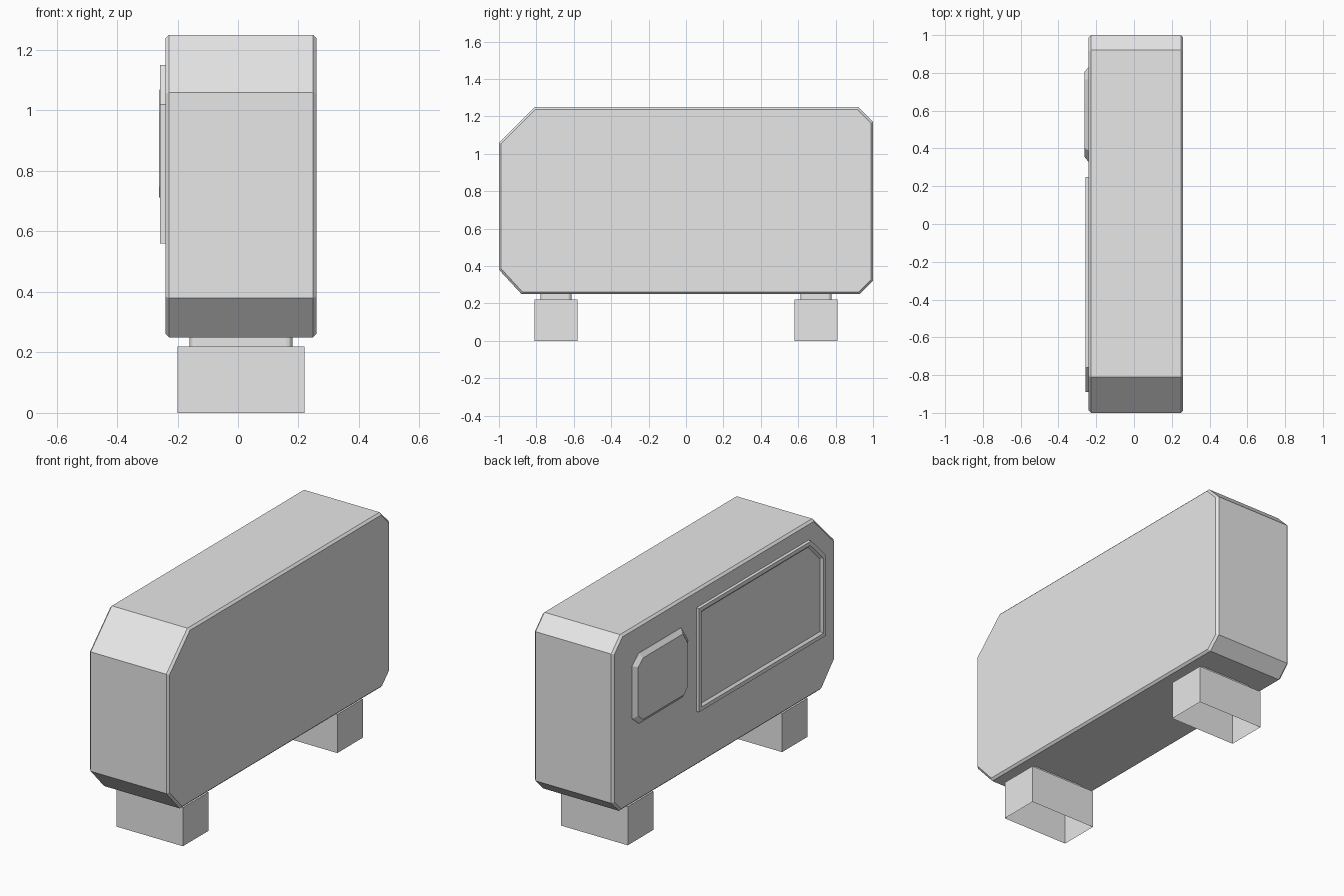
import bpy
import bmesh
from mathutils import Matrix, Vector

if "Cube" in bpy.data.objects:
    bpy.data.objects.remove(bpy.data.objects["Cube"], do_unlink=True)

# Single plain grey
grey = bpy.data.materials.new("plain_grey")
grey.use_nodes = True
colour = (0.8, 0.8, 0.8, 1)
grey.diffuse_color = colour
grey.node_tree.nodes["Principled BSDF"].inputs["Base Color"].default_value = colour


def finish(name, bm):
    mesh = bpy.data.meshes.new(name)
    bm.to_mesh(mesh)
    bm.free()
    mesh.materials.append(grey)
    obj = bpy.data.objects.new(name, mesh)
    bpy.context.collection.objects.link(obj)
    return obj


def prism(outline, x_left, x_right):
    """Extrude a y/z outline along x; returns the mesh and its -x face."""
    bm = bmesh.new()
    left = [bm.verts.new((x_left, y, z)) for y, z in outline]
    right = [bm.verts.new((x_right, y, z)) for y, z in outline]
    cap = bm.faces.new(left)
    bm.faces.new(right[::-1])
    for i in range(len(outline)):
        j = (i + 1) % len(outline)
        bm.faces.new((left[j], left[i], right[i], right[j]))
    bmesh.ops.recalc_face_normals(bm, faces=bm.faces[:])
    return bm, cap


def box(low, high):
    low, high = Vector(low), Vector(high)
    bm = bmesh.new()
    matrix = Matrix.Translation((low + high) / 2) @ Matrix.Diagonal(high - low).to_4x4()
    bmesh.ops.create_cube(bm, size=1, matrix=matrix)
    return bm


def inset(bm, face, thickness, depth):
    bmesh.ops.inset_region(bm, faces=[face], thickness=thickness, depth=depth,
                           use_even_offset=True, use_boundary=True)


# Body: slab with cut corners and chamfered side rims
outline = [(-1, 0.38), (-0.88, 0.25), (0.93, 0.25), (1, 0.32),
           (1, 1.17), (0.92, 1.25), (-0.81, 1.25), (-1, 1.06)]
bm, cap = prism(outline, -0.24, 0.26)
rims = [e for e in bm.edges if abs(e.verts[0].co.x - e.verts[1].co.x) < 0.01]
bmesh.ops.bevel(bm, geom=rims, offset=0.012, segments=1, affect='EDGES')
finish("body", bm)

# Large framed panel with a recessed centre
outline = [(-0.89, 0.56), (0.25, 0.56), (0.25, 1.15), (-0.76, 1.15), (-0.89, 1.02)]
bm, cap = prism(outline, -0.258, -0.235)
inset(bm, cap, 0.022, 0)
inset(bm, cap, 0.012, -0.012)
finish("side_panel", bm)

# Small raised pad with sloping edges
outline = [(0.33, 0.74), (0.38, 0.69), (0.77, 0.69), (0.83, 0.74),
           (0.83, 1.04), (0.77, 1.09), (0.39, 1.09), (0.33, 1.0)]
bm, cap = prism(outline, -0.242, -0.235)
inset(bm, cap, 0.025, 0.02)
finish("side_pad", bm)

# Feet, open underneath, with rounded necks
for name, y in (("front", -0.695), ("rear", 0.695)):
    bm = box((-0.2, y - 0.115, 0), (0.22, y + 0.115, 0.22))
    base = [f for f in bm.faces if f.normal.z < -0.9]
    bmesh.ops.delete(bm, geom=base, context='FACES_ONLY')
    finish(name + "_foot", bm)

    bm = box((-0.16, y - 0.083, 0.215), (0.18, y + 0.083, 0.26))
    uprights = [e for e in bm.edges if abs(e.verts[0].co.z - e.verts[1].co.z) > 0.01]
    bmesh.ops.bevel(bm, geom=uprights, offset=0.02, segments=3, profile=0.5, affect='EDGES')
    finish(name + "_neck", bm)
